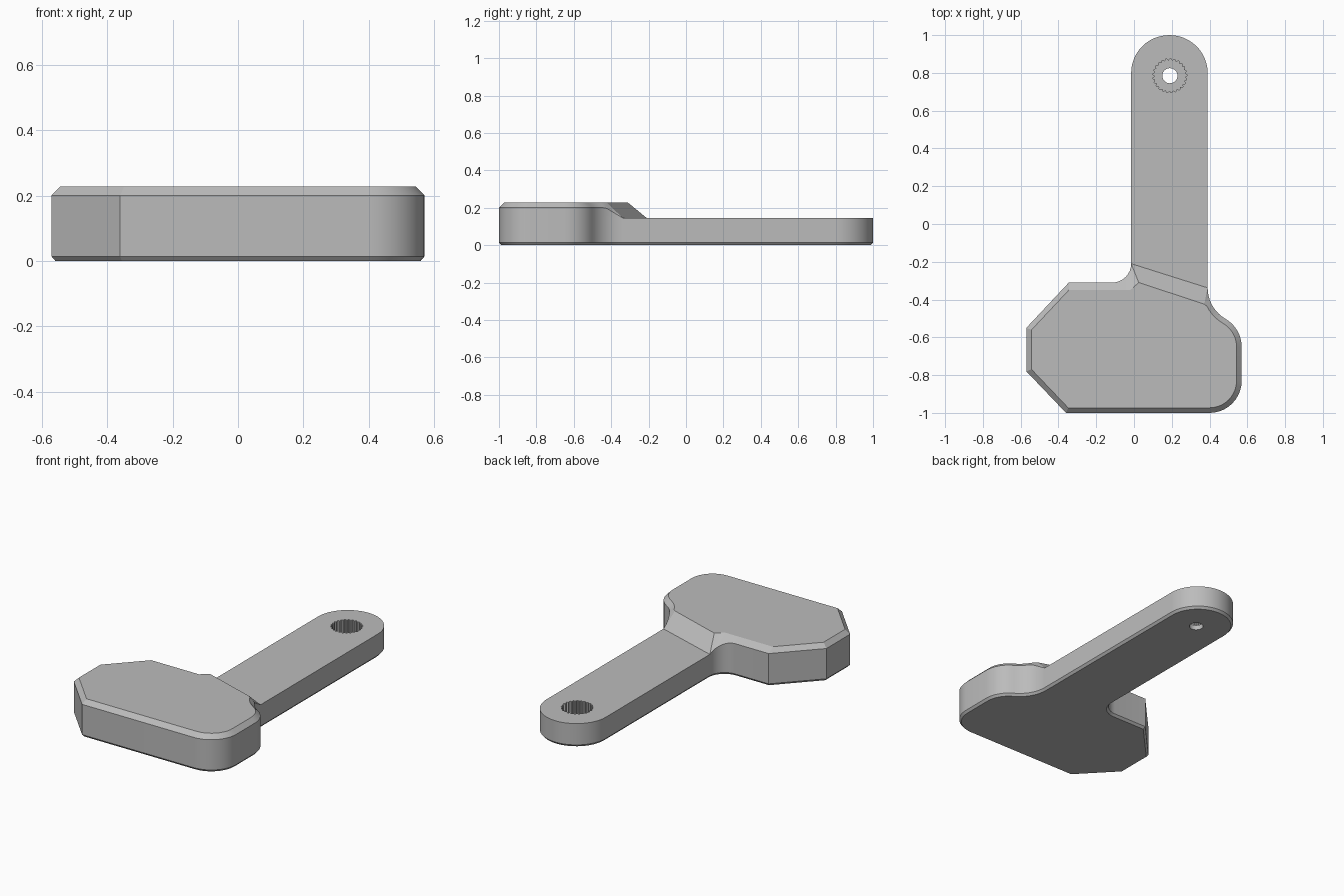
import bpy, bmesh, math
from mathutils import Vector

if "Cube" in bpy.data.objects:
    bpy.data.objects.remove(bpy.data.objects["Cube"])

FLOOR, EDGE, TOP = 0.145, 0.2, 0.227     # handle top, chamfer start, head top


def arc(cx, cy, r, a0, a1, n):
    """Points along an arc, angles in degrees."""
    return [Vector((cx + r * math.cos(math.radians(a0 + (a1 - a0) * i / n)),
                    cy + r * math.sin(math.radians(a0 + (a1 - a0) * i / n))))
            for i in range(n + 1)]


def inset(pts, d):
    """Offset a counter-clockwise outline inwards with mitred corners."""
    out = []
    for i, p in enumerate(pts):
        a = (p - pts[i - 1]).normalized()
        b = (pts[(i + 1) % len(pts)] - p).normalized()
        n1, n2 = Vector((-a.y, a.x)), Vector((-b.y, b.x))
        out.append(p + (n1 + n2) * d / (1 + n1.dot(n2)))
    return out


# Outline sections, counter-clockwise
fillet = arc(-0.115, -0.21, 0.10, 0, -90, 8)
head = fillet + [Vector(p) for p in ((-0.345, -0.31), (-0.57, -0.55), (-0.57, -0.78), (-0.36, -1))]
head += arc(0.40, -0.83, 0.17, -90, 0, 10)
head += arc(0.40, -0.65, 0.17, 0, 60, 8)
head += arc(0.58, -0.338, 0.19, 240, 180, 9)[1:]
handle = arc(0.19, 0.80, 0.20, 0, 180, 24)
for p in handle:
    p.x = 0.1875 + (p.x - 0.19) * 0.2025 / 0.20
outline = head + handle
nh, nf = len(head), len(fillet)

# Head top edge: heights and inner chamfer points
inner = inset(outline, 0.027)[:nh]
edge_z = [EDGE] * nh
for i in range(nf):
    edge_z[i] = EDGE - (EDGE - FLOOR) * (head[i].y + 0.31) / 0.10
    inner[i] = Vector((min(head[i].x, -0.02), -0.35))
inner[0] = Vector((0.025, -0.31))
inner[nf] = Vector((-0.345, -0.35))
for i in range(nh - 8, nh):
    edge_z[i] = min(EDGE, FLOOR + (-0.338 - head[i].y) * 0.6)
    if head[i].y > -0.42:
        inner[i] = Vector((0.372, -0.424))

bm = bmesh.new()
cache = {}


def vert(p, z):
    key = (round(p.x, 4), round(p.y, 4), round(z, 4))
    if key not in cache:
        cache[key] = bm.verts.new(key)
    return cache[key]


def face(*corners):
    vs = list(dict.fromkeys(vert(p, z) for p, z in corners))
    if len(vs) > 2:
        bm.faces.new(vs)


# Underside with its chamfer, and lower walls
under = inset(outline, 0.012)
face(*[(p, 0) for p in reversed(under)])
for i, p in enumerate(outline):
    j = (i + 1) % len(outline)
    q = outline[j]
    face((under[i], 0), (under[j], 0), (q, 0.014), (p, 0.014))
    face((p, 0.014), (q, 0.014), (q, FLOOR), (p, FLOOR))
# Upper head walls and chamfer
for i in range(nh - 1):
    p, q = head[i], head[i + 1]
    face((p, FLOOR), (q, FLOOR), (q, edge_z[i + 1]), (p, edge_z[i]))
    face((p, edge_z[i]), (q, edge_z[i + 1]), (inner[i + 1], TOP), (inner[i], TOP))
# Head top, ramp and handle top
face(*[(p, TOP) for p in inner])
face((head[-1], FLOOR), (head[0], FLOOR), (inner[0], TOP), (inner[-1], TOP))
face(*[(p, FLOOR) for p in [head[-1]] + handle + [head[0]]])
bmesh.ops.recalc_face_normals(bm, faces=bm.faces)

mesh = bpy.data.meshes.new("paddle_body")
bm.to_mesh(mesh)
bm.free()
body = bpy.data.objects.new("paddle_body", mesh)
bpy.context.collection.objects.link(body)
grey = bpy.data.materials.new("mid_grey")
grey.diffuse_color = (0.5, 0.5, 0.5, 1)
grey.use_nodes = True
grey.node_tree.nodes["Principled BSDF"].inputs["Base Color"].default_value = grey.diffuse_color
mesh.materials.append(grey)


def drill(name, radii, z0, z1):
    """Cut a vertical hole whose rim runs through the given radii."""
    b = bmesh.new()
    n = len(radii)
    pts = [(0.19 + r * math.cos(2 * math.pi * i / n), 0.785 + r * math.sin(2 * math.pi * i / n))
           for i, r in enumerate(radii)]
    lo = [b.verts.new((x, y, z0)) for x, y in pts]
    hi = [b.verts.new((x, y, z1)) for x, y in pts]
    b.faces.new(lo[::-1])
    b.faces.new(hi)
    for i in range(n):
        j = (i + 1) % n
        b.faces.new((lo[i], lo[j], hi[j], hi[i]))
    m = bpy.data.meshes.new(name)
    b.to_mesh(m)
    b.free()
    cutter = bpy.data.objects.new(name, m)
    cutter.hide_render = True
    bpy.context.collection.objects.link(cutter)
    mod = body.modifiers.new(name, 'BOOLEAN')
    mod.operation, mod.solver, mod.object = 'DIFFERENCE', 'EXACT', cutter
    bpy.ops.object.modifier_apply(modifier=name)
    bpy.data.objects.remove(cutter)


bpy.context.view_layer.objects.active = body
body.select_set(True)
# Splined socket and the small through hole
drill("splined_socket", [0.09, 0.09, 0.082, 0.082] * 25, 0.03, 0.3)
drill("screw_hole", [0.04] * 32, -0.1, 0.1)
bpy.ops.object.shade_smooth_by_angle(angle=math.radians(25))
